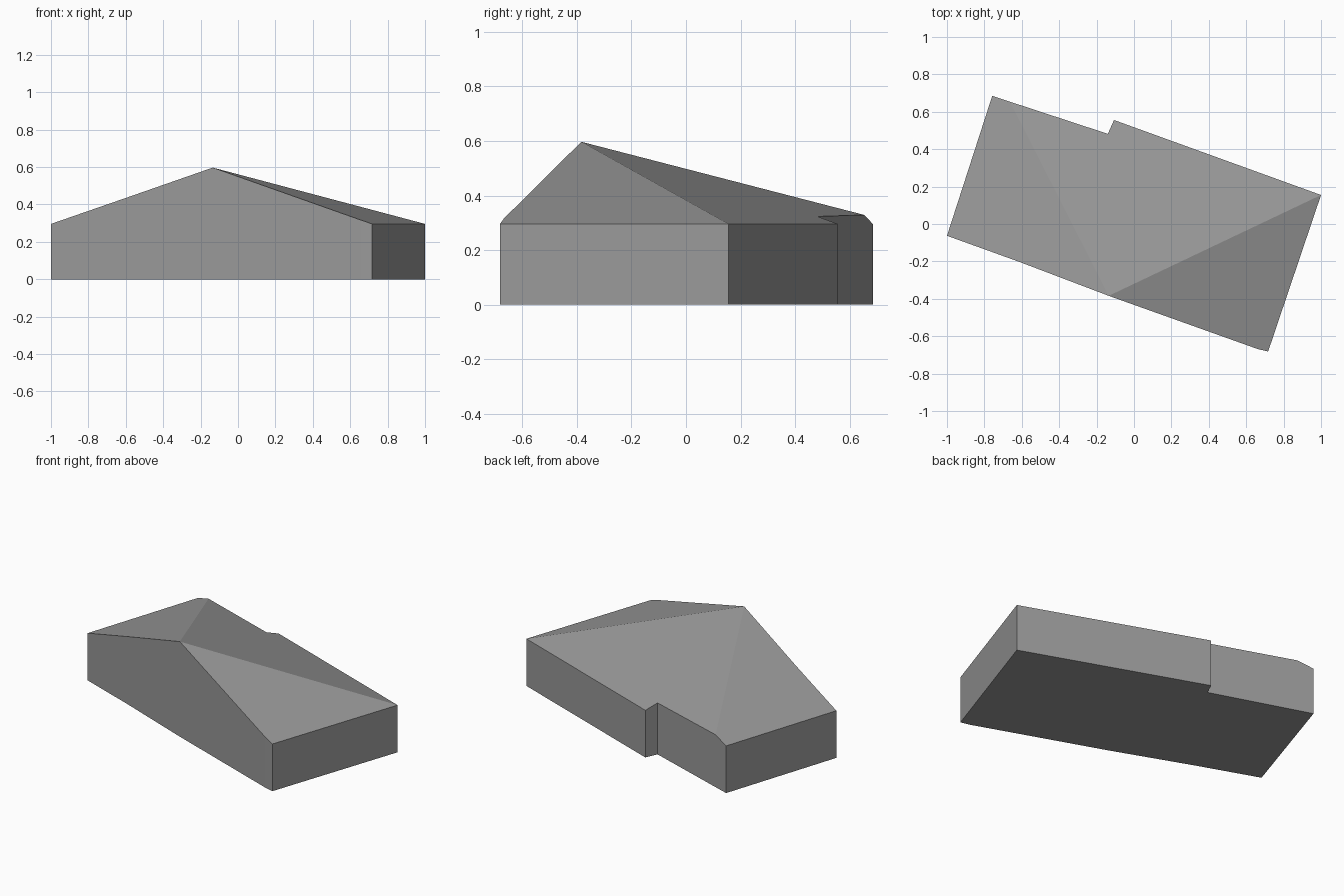
import bpy
import bmesh
from mathutils import Vector

cube = bpy.data.objects.get("Cube")
if cube:
    bpy.data.objects.remove(cube, do_unlink=True)

EAVE = 0.296
APEX = Vector((-0.135, -0.384, 0.597))

# Footprint, counter-clockwise from the left front corner, with a step in the back wall
footprint = [(-1.0, -0.063), (-0.62, -0.2), (APEX.x, APEX.y), (0.66, -0.668),
             (0.717, -0.682), (1.0, 0.155), (-0.107, 0.556), (-0.14, 0.482),
             (-0.758, 0.685)]

# Eave lines carrying the three roof slopes
back_eave = (footprint[5], footprint[6])
left_eave = (footprint[8], footprint[0])
right_eave = (footprint[4], footprint[5])


def cut_slope(bm, eave):
    """Trim the block with the plane through an eave line and the apex."""
    a, b = (Vector((x, y, EAVE)) for x, y in eave)
    normal = (b - a).cross(APEX - a).normalized()
    if normal.z < 0:
        normal.negate()
    geom = bm.verts[:] + bm.edges[:] + bm.faces[:]
    cut = bmesh.ops.bisect_plane(bm, geom=geom, dist=0.0005, plane_co=a,
                                 plane_no=normal, clear_outer=True)
    edges = [e for e in cut["geom_cut"]
             if isinstance(e, bmesh.types.BMEdge) and e.is_boundary]
    bmesh.ops.holes_fill(bm, edges=edges, sides=0)


# Walls as a tall block, then cut to the hipped roof
bm = bmesh.new()
base = bm.faces.new([bm.verts.new((x, y, 0)) for x, y in footprint])
top = bmesh.ops.extrude_face_region(bm, geom=[base], use_keep_orig=True)
bmesh.ops.translate(bm, vec=(0, 0, 1),
                    verts=[v for v in top["geom"] if isinstance(v, bmesh.types.BMVert)])
for eave in (back_eave, left_eave, right_eave):
    cut_slope(bm, eave)
bmesh.ops.recalc_face_normals(bm, faces=bm.faces[:])

mesh = bpy.data.meshes.new("building")
bm.to_mesh(mesh)
bm.free()
building = bpy.data.objects.new("building", mesh)
bpy.context.collection.objects.link(building)

# Single grey finish
grey = bpy.data.materials.new("plain grey")
grey.use_nodes = True
colour = (0.32, 0.32, 0.32, 1)
grey.diffuse_color = colour
grey.node_tree.nodes["Principled BSDF"].inputs["Base Color"].default_value = colour
mesh.materials.append(grey)
